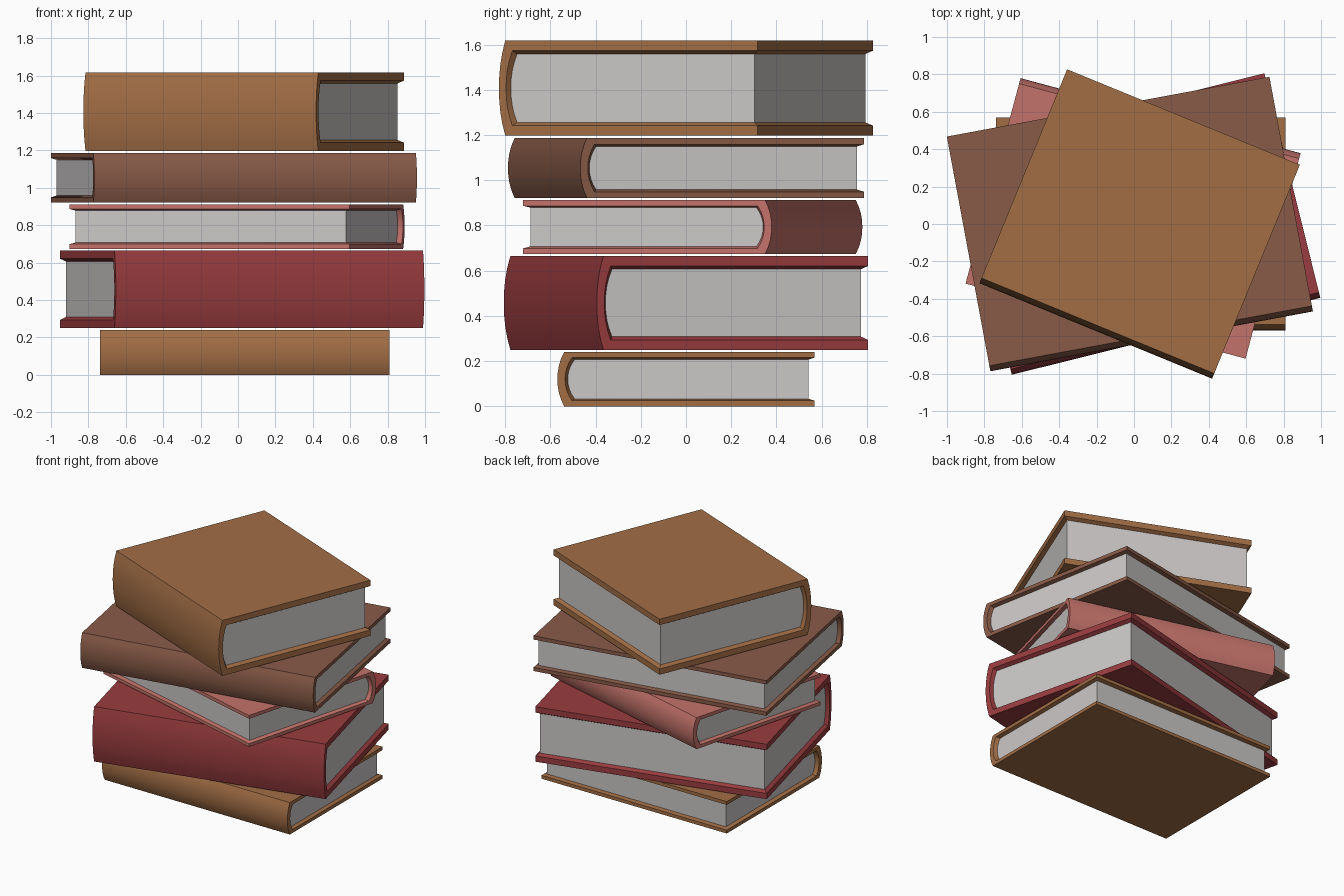
import bpy, bmesh, math

if "Cube" in bpy.data.objects:
    bpy.data.objects.remove(bpy.data.objects["Cube"])

SPINE_STEPS = 8


def material(name, rgb):
    m = bpy.data.materials.new(name)
    m.diffuse_color = (*rgb, 1)
    m.use_nodes = True
    m.node_tree.nodes["Principled BSDF"].inputs["Base Color"].default_value = m.diffuse_color
    return m


paper = material("paper", (0.6, 0.58, 0.57))
tan = material("tan_cover", (0.36, 0.155, 0.06))
red = material("red_cover", (0.32, 0.045, 0.05))
pink = material("pink_cover", (0.55, 0.17, 0.145))
brown = material("brown_cover", (0.25, 0.105, 0.065))


def profile(depth, height, board, spine, setback):
    """Open outline, fore edge top -> rounded spine -> fore edge bottom, inset by the given amounts."""
    bulge = 0.03
    half = height / 2 - board
    fore = depth / 2 - setback
    pts = [(fore, height / 2 + half)]
    for i in range(SPINE_STEPS + 1):
        u = 1 - 2 * i / SPINE_STEPS
        y = -depth / 2 + bulge * abs(u) ** 2.2 + spine
        pts.append((y, height / 2 + half * u))
    pts.append((fore, height / 2 - half))
    return pts


def book(name, length, depth, height, loc, angle, cover):
    inset = 0.026
    outer = profile(depth, height, 0, 0, 0)
    rim = profile(depth, height, 0.105 * height, 0.034, 0)
    page = profile(depth, height, 0.14 * height, 0.046, inset)
    bm = bmesh.new()

    def loop(pts, x):
        return [bm.verts.new((x, y, z)) for y, z in pts]

    def strip(a, b):
        for i in range(len(a) - 1):
            bm.faces.new((a[i], a[i + 1], b[i + 1], b[i]))

    ends = []
    for s in (-1, 1):
        x = s * length / 2
        o, r, p = loop(outer, x), loop(rim, x), loop(page, x - s * inset)
        strip(o, r)                               # cover rim
        strip(r, p)                               # sloped inner lip
        bm.faces.new(p).material_index = 1        # head and tail of pages
        ends.append((o, r, p))
    (o0, r0, p0), (o1, r1, p1) = ends
    strip(o0, o1)                                 # boards and spine
    for k in (0, -1):                             # fore edge rims and lips
        bm.faces.new((o0[k], r0[k], r1[k], o1[k]))
        bm.faces.new((r0[k], p0[k], p1[k], r1[k]))
    bm.faces.new((p0[0], p0[-1], p1[-1], p1[0])).material_index = 1
    bmesh.ops.recalc_face_normals(bm, faces=bm.faces[:])

    me = bpy.data.meshes.new(name)
    bm.to_mesh(me)
    bm.free()
    me.materials.append(cover)
    me.materials.append(paper)
    ob = bpy.data.objects.new(name, me)
    bpy.context.collection.objects.link(ob)
    ob.location = loc
    ob.rotation_euler.z = math.radians(angle)
    bpy.ops.object.select_all(action='DESELECT')
    ob.select_set(True)
    bpy.context.view_layer.objects.active = ob
    bpy.ops.object.shade_smooth_by_angle(angle=math.radians(30))


# Stack from bottom to top
book("bottom_book", 1.55, 1.137, 0.241, (0.036, 0, 0), 0, tan)
book("red_book", 1.70, 1.237, 0.415, (0.022, 0, 0.25), 14, red)
book("pink_book", 1.55, 1.137, 0.238, (-0.005, 0.03, 0.674), 165, pink)
book("brown_book", 1.754, 1.276, 0.266, (-0.022, 0, 0.921), 10.5, brown)
book("top_book", 1.345, 1.236, 0.42, (0.03, 0, 1.197), -22.3, tan)
